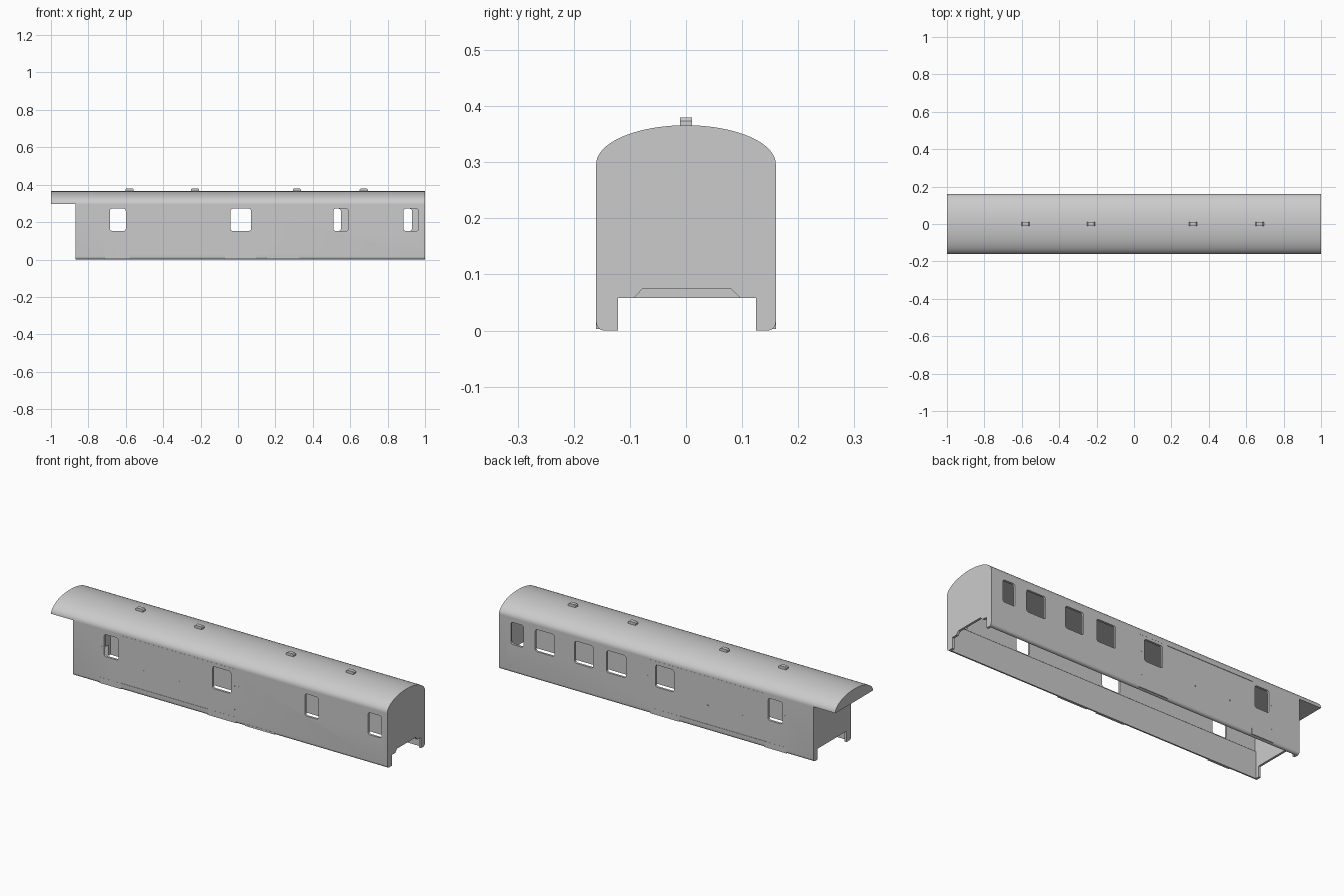
import bpy, bmesh, math
from mathutils import Vector

old = bpy.data.objects.get("Cube")
if old:
    bpy.data.objects.remove(old)

grey = bpy.data.materials.new("plain grey")
grey.use_nodes = True
grey.diffuse_color = (0.6, 0.6, 0.6, 1)
grey.node_tree.nodes["Principled BSDF"].inputs["Base Color"].default_value = (0.6, 0.6, 0.6, 1)

HALF, EAVE, RISE = 0.16, 0.297, 0.069
BACK_END, FRONT_END, END_T = -0.87, 1.0, 0.012


def prism(bm, points, offset):
    """Extrude a closed outline of 3D points along an offset."""
    face = bm.faces.new([bm.verts.new(p) for p in points])
    ext = bmesh.ops.extrude_face_region(bm, geom=[face])
    moved = [v for v in ext["geom"] if isinstance(v, bmesh.types.BMVert)]
    bmesh.ops.translate(bm, verts=moved, vec=Vector(offset))


def finish(bm, name, smooth=False):
    bmesh.ops.recalc_face_normals(bm, faces=bm.faces)
    mesh = bpy.data.meshes.new(name)
    bm.to_mesh(mesh)
    bm.free()
    obj = bpy.data.objects.new(name, mesh)
    bpy.context.collection.objects.link(obj)
    mesh.materials.append(grey)
    if smooth:
        shade(obj)
    return obj


def shade(obj):
    bpy.ops.object.select_all(action="DESELECT")
    obj.select_set(True)
    bpy.context.view_layer.objects.active = obj
    bpy.ops.object.shade_smooth_by_angle(angle=math.radians(30))


def arc(cx, cz, rx, rz, a0, a1, n):
    return [(cx + rx * math.cos(math.radians(a0 + (a1 - a0) * i / n)),
             cz + rz * math.sin(math.radians(a0 + (a1 - a0) * i / n))) for i in range(n + 1)]


def along_x(bm, outline, x0, x1):
    prism(bm, [(x0, y, z) for y, z in outline], (x1 - x0, 0, 0))


def box(bm, x0, x1, y0, y1, z0, z1):
    along_x(bm, [(y0, z0), (y1, z0), (y1, z1), (y0, z1)], x0, x1)


def rounded(x0, x1, z0, z1, r):
    corners = [(x1 - r, z1 - r, 0), (x0 + r, z1 - r, 90), (x0 + r, z0 + r, 180), (x1 - r, z0 + r, 270)]
    return [p for cx, cz, a in corners for p in arc(cx, cz, r, r, a, a + 90, 4)]


# Solid arched roof, longer than the body at one end
bm = bmesh.new()
along_x(bm, arc(0, EAVE, HALF, RISE, 0, 180, 40), -1, 1)
finish(bm, "roof", True)

# Roof vents with tapered tops
bm = bmesh.new()
for x in (-0.58, -0.23, 0.315, 0.672):
    outline = [(x - 0.022, 0.36), (x + 0.022, 0.36), (x + 0.022, 0.374),
               (x + 0.016, 0.38), (x - 0.016, 0.38), (x - 0.022, 0.374)]
    prism(bm, [(px, -0.011, pz) for px, pz in outline], (0, 0.022, 0))
finish(bm, "roof_vents")

# Side walls: rounded lower edge, thicker below the windows
wall_outline = arc(HALF - 0.015, 0.015, 0.015, 0.015, 0, -90, 6) + [
    (0.142, 0), (0.142, 0.145), (0.148, 0.15), (0.148, EAVE), (HALF, EAVE)]
windows = {
    "front": [(-0.685, -0.6), (-0.04, 0.07), (0.51, 0.59), (0.885, 0.965)],
    "back": [(-0.685, -0.6), (-0.04, 0.07), (0.245, 0.36), (0.44, 0.55), (0.67, 0.785), (0.855, 0.93)],
}
for label, s in (("front", -1), ("back", 1)):
    bm = bmesh.new()
    along_x(bm, [(s * y, z) for y, z in wall_outline], BACK_END + END_T, FRONT_END - END_T)
    wall = finish(bm, label + "_wall")

    # Window openings and the shallow sliding door recess
    bm = bmesh.new()
    for x0, x1 in windows[label]:
        prism(bm, [(x, s * 0.12, z) for x, z in rounded(x0, x1, 0.153, 0.272, 0.012)], (0, s * 0.06, 0))
    box(bm, -0.585, -0.07, s * (HALF - 0.002), s * 0.18, 0.034, 0.286)
    cutter = finish(bm, label + "_cutter")
    cutter.hide_render = True
    mod = wall.modifiers.new("openings", "BOOLEAN")
    mod.operation, mod.solver, mod.object = "DIFFERENCE", "EXACT", cutter
    bpy.ops.object.select_all(action="DESELECT")
    wall.select_set(True)
    bpy.context.view_layer.objects.active = wall
    bpy.ops.object.modifier_apply(modifier=mod.name)
    bpy.data.objects.remove(cutter)
    shade(wall)

    # Step plates under the doors
    bm = bmesh.new()
    steps = [(-0.71, -0.58, 0.034), (-0.07, 0.1, 0.034)]
    if label == "front":
        steps.append((0.155, 0.33, 0.013))
    for x0, x1, top in steps:
        box(bm, x0, x1, s * 0.15, s * (HALF + 0.0005), 0.003, top)
    finish(bm, label + "_steps")

    # Door studs and small fixing pins
    bm = bmesh.new()
    for x, z in [(-0.45, 0.135), (-0.24, 0.135), (-0.73, 0.075), (-0.7, 0.075), (-0.7, 0.2),
                 (0.09, 0.075), (0.115, 0.075), (0.09, 0.2), (0.115, 0.2)]:
        box(bm, x - 0.003, x + 0.003, s * 0.152, s * (HALF + 0.0005), z - 0.003, z + 0.003)
    finish(bm, label + "_pins")

    # Thin door rail below the eave
    bm = bmesh.new()
    box(bm, -0.585, 0.1, s * 0.155, s * (HALF + 0.0005), 0.286, 0.291)
    finish(bm, label + "_door_rail")

# End walls with a cut-out between two legs; one has a raised notch
right_leg = arc(HALF - 0.015, 0.015, 0.015, 0.015, -90, 0, 6)
left_leg = arc(-HALF + 0.015, 0.015, 0.015, 0.015, 180, 270, 6)
notch = [(-0.093, 0.058), (-0.077, 0.075), (0.08, 0.075), (0.097, 0.058)]
for name, x, middle in (("left_end_wall", FRONT_END - END_T, notch), ("right_end_wall", BACK_END, [])):
    bm = bmesh.new()
    outline = right_leg + [(HALF, EAVE), (-HALF, EAVE)] + left_leg
    outline += [(-0.121, 0), (-0.121, 0.058)] + middle + [(0.125, 0.058), (0.125, 0)]
    along_x(bm, outline, x, x + END_T)
    finish(bm, name, True)
